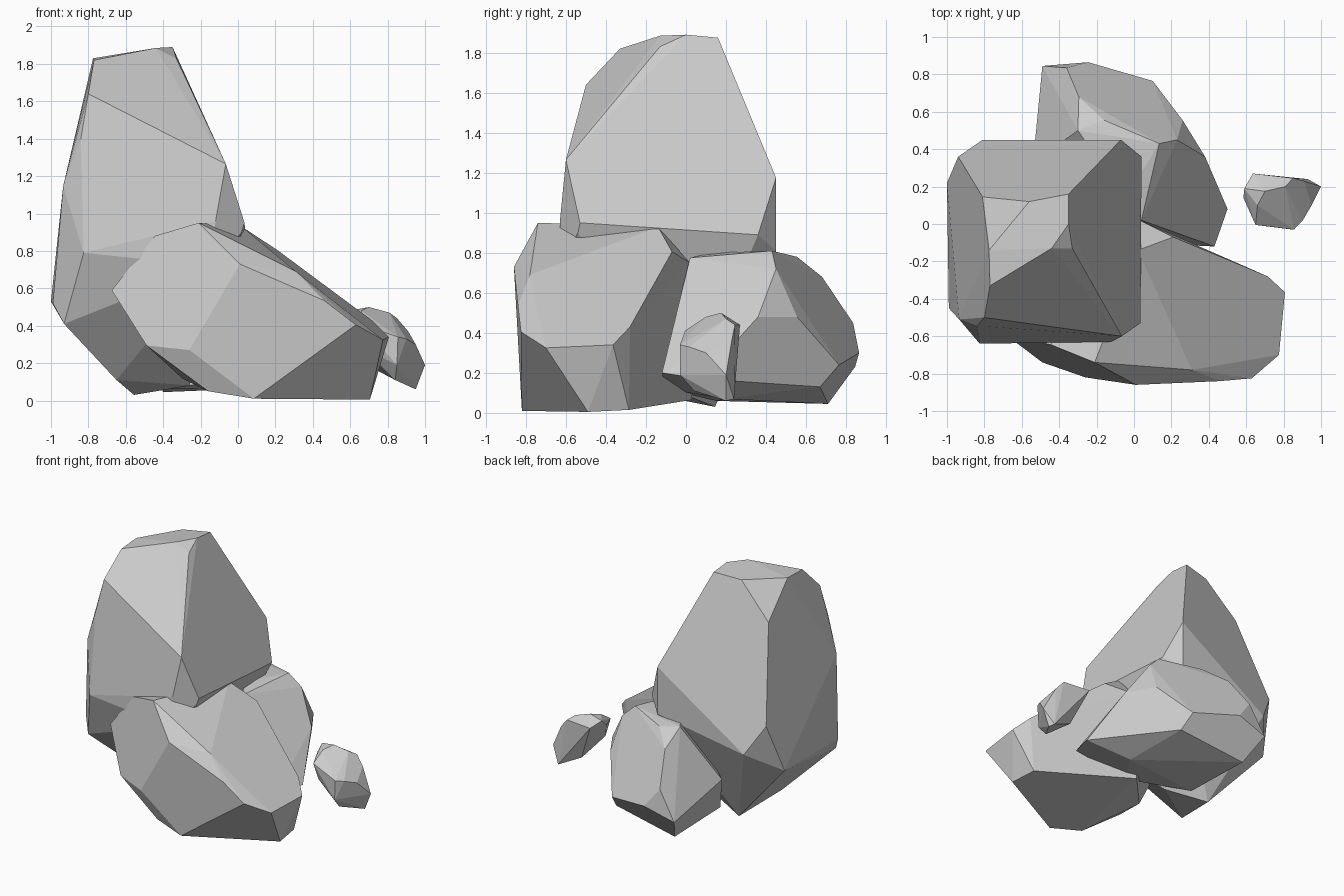
import bpy, bmesh, math


def rock(name, corners, merge_deg=5):
    """Faceted boulder: convex hull of its corners, near-flat facets merged."""
    bm = bmesh.new()
    for c in corners:
        bm.verts.new(c)
    res = bmesh.ops.convex_hull(bm, input=bm.verts[:])
    inside = {g for g in res["geom_interior"] + res["geom_unused"]
              if isinstance(g, bmesh.types.BMVert)}
    bmesh.ops.delete(bm, geom=list(inside), context='VERTS')
    bmesh.ops.dissolve_limit(bm, angle_limit=math.radians(merge_deg),
                             verts=bm.verts[:], edges=bm.edges[:])
    bmesh.ops.recalc_face_normals(bm, faces=bm.faces[:])
    mesh = bpy.data.meshes.new(name)
    bm.to_mesh(mesh)
    bm.free()
    ob = bpy.data.objects.new(name, mesh)
    bpy.context.collection.objects.link(ob)
    return ob


# Tall standing boulder
rock("tall_boulder", [
    # crown
    (-.77, -.33, 1.82), (-.775, -.14, 1.83), (-.56, .12, 1.855), (-.35, .16, 1.875),
    (-.35, 0, 1.89), (-.44, -.13, 1.885), (-.33, -.13, 1.83),
    # shoulders
    (-.80, -.50, 1.64), (-.81, .145, 1.60), (-.065, -.60, 1.265), (-.07, .45, 1.175),
    (-.84, -.545, 1.40), (-.935, -.51, 1.145),
    # waist
    (.035, -.53, .95), (.02, -.54, .90), (.04, .36, .89), (-.12, -.63, .96), (-.825, -.64, .79),
    (-.15, -.63, .72), (-.07, .45, .81), (-.81, .45, .69), (-.94, .36, .91),
    (-1, .22, .53), (-.99, -.45, .52), (-.93, -.51, .41),
    # base
    (-.556, .145, .03), (-.65, -.25, .11), (-.26, .02, .08)])

# Wide boulder leaning in front
rock("front_boulder", [
    # top
    (-.21, -.74, .95), (-.445, -.645, .88), (.02, -.14, .93), (.21, -.07, .805),
    (.31, -.78, .69), (.03, .02, .75), (.715, -.28, .43),
    # front and right rim
    (.01, -.86, .73), (.46, -.84, .535), (.63, -.825, .405), (.775, -.70, .325),
    (.807, -.365, .34),
    # left end
    (-.675, -.60, .59), (-.49, -.74, .295), (-.26, -.82, .27), (-.45, -.2, .5),
    # base
    (-.16, -.76, .05), (.085, -.82, .01), (.705, -.49, .005), (.68, -.285, .015),
    (0, .03, .065), (-.3, -.3, .12)])

# Squat boulder behind
rock("back_boulder", [
    # top
    (.135, .43, .81), (.23, .45, .72), (-.16, .555, .78), (.04, .02, .775),
    (-.05, .13, .80), (-.30, .50, .79), (-.295, .68, .68),
    # sides
    (.26, .555, .48), (.38, .36, .48), (.10, .765, .24), (-.245, .865, .30),
    (-.36, .835, .45), (-.49, .845, .23), (-.54, .33, .38),
    (.50, .08, .17), (.43, -.12, .20),
    # base
    (.13, .67, .13), (-.40, .71, .045), (.2, .2, .07), (-.4, .15, .06), (0, -.1, .12)])

# Small stone at the right
rock("small_stone", [
    (.70, .175, .50), (.81, .20, .47), (.635, .27, .44), (.59, .19, .48), (.66, .10, .48),
    (.585, .14, .43), (.85, .245, .44), (.91, .23, .37), (1, .20, .19), (.95, .10, .30),
    (.90, .016, .33), (.855, -.03, .34), (.65, -.005, .41), (.85, -.03, .19),
    (.95, .20, .06), (.84, .04, .11), (.93, .24, .07), (.755, .20, .155), (.67, .03, .28)])
